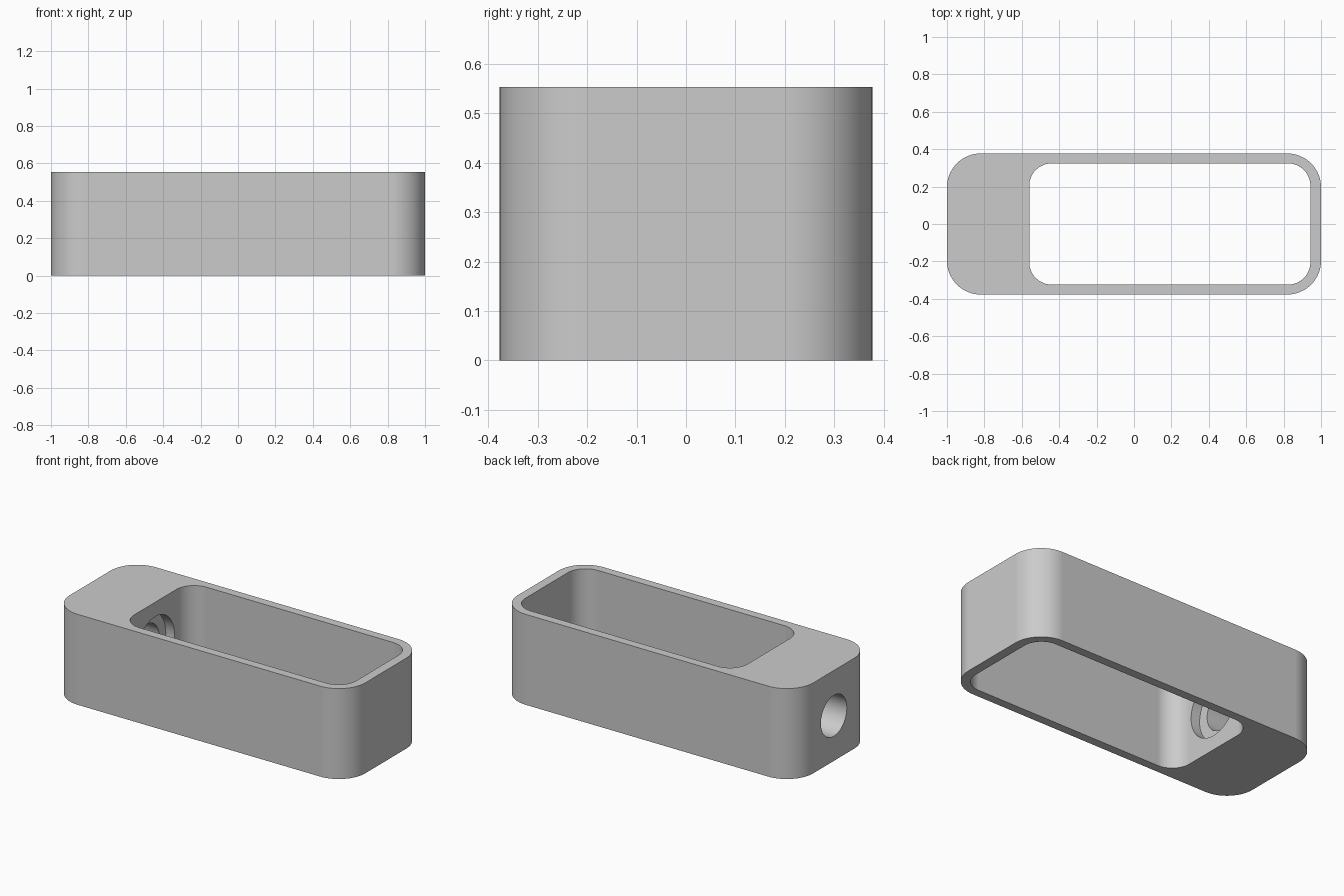
import bpy
import bmesh
from math import cos, sin, pi, radians

if "Cube" in bpy.data.objects:
    bpy.data.objects.remove(bpy.data.objects["Cube"], do_unlink=True)

HEIGHT = 0.553
WALL_X = -0.56  # inner face of the thick end


def rounded_block(name, x0, x1, half_y, radius, z0, z1, steps=16):
    """Upright prism with a rounded rectangle as its plan."""
    bm = bmesh.new()
    corners = [(x1, 1, 1), (x0, -1, 1), (x0, -1, -1), (x1, 1, -1)]
    ring = []
    for i, (x, sx, sy) in enumerate(corners):
        for k in range(steps + 1):
            a = (i + k / steps) * pi / 2
            ring.append(bm.verts.new((x - sx * radius + radius * cos(a),
                                      sy * (half_y - radius) + radius * sin(a), z0)))
    base = bm.faces.new(ring)
    top = bmesh.ops.extrude_face_region(bm, geom=[base])["geom"]
    for v in top:
        if isinstance(v, bmesh.types.BMVert):
            v.co.z = z1
    bmesh.ops.recalc_face_normals(bm, faces=bm.faces)
    mesh = bpy.data.meshes.new(name)
    bm.to_mesh(mesh)
    bm.free()
    obj = bpy.data.objects.new(name, mesh)
    bpy.context.collection.objects.link(obj)
    return obj


def bore(name, radius, x0, x1):
    """Round cutter lying along x at mid height."""
    bpy.ops.mesh.primitive_cylinder_add(
        vertices=64, radius=radius, depth=x1 - x0,
        location=((x0 + x1) / 2, 0, HEIGHT / 2), rotation=(0, pi / 2, 0))
    obj = bpy.context.object
    obj.name = name
    return obj


# Solid body, then the cutters for window, through hole and counterbore
body = rounded_block("housing", -1, 1, 0.377, 0.18, 0, HEIGHT)
cutters = [
    rounded_block("window_cutter", WALL_X, 0.943, 0.324, 0.12, -0.1, HEIGHT + 0.1),
    bore("hole_cutter", 0.125, -1.1, -0.3),
    bore("counterbore_cutter", 0.188, WALL_X - 0.06, -0.3),
]

bpy.ops.object.select_all(action="DESELECT")
body.select_set(True)
bpy.context.view_layer.objects.active = body
for cutter in cutters:
    cutter.hide_render = True
    mod = body.modifiers.new("cut", "BOOLEAN")
    mod.operation = "DIFFERENCE"
    mod.solver = "EXACT"
    mod.object = cutter
    bpy.ops.object.modifier_apply(modifier=mod.name)
for cutter in cutters:
    bpy.data.objects.remove(cutter, do_unlink=True)

# Plain grey material
grey = bpy.data.materials.new("grey")
grey.use_nodes = True
color = (0.6, 0.6, 0.6, 1)
grey.diffuse_color = color
grey.node_tree.nodes["Principled BSDF"].inputs["Base Color"].default_value = color
body.data.materials.clear()
body.data.materials.append(grey)

# Smooth corners, crisp rims and true flat sides
bpy.ops.object.shade_smooth_by_angle(angle=radians(30))
weighted = body.modifiers.new("flat_sides", "WEIGHTED_NORMAL")
weighted.keep_sharp = True
